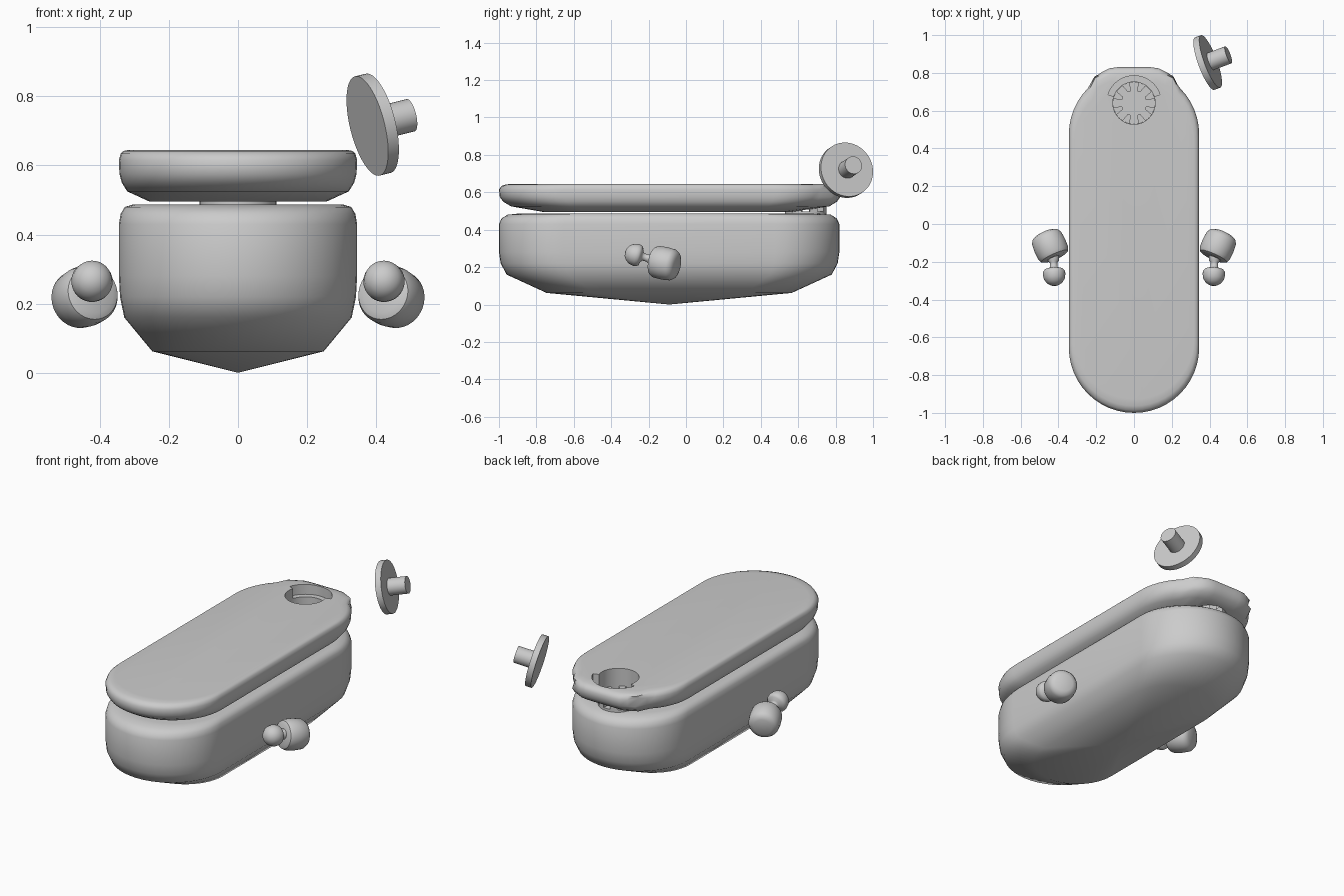
import bpy, bmesh
from math import sin, cos, pi, radians
from mathutils import Vector

if "Cube" in bpy.data.objects:
    bpy.data.objects.remove(bpy.data.objects["Cube"])

CY = -0.09          # middle of the long body
R, HALF = 0.345, 0.91


def finish(name, bm, angle=40):
    bmesh.ops.recalc_face_normals(bm, faces=bm.faces[:])
    me = bpy.data.meshes.new(name)
    bm.to_mesh(me)
    bm.free()
    ob = bpy.data.objects.new(name, me)
    bpy.context.collection.objects.link(ob)
    smooth(ob, angle)
    return ob


def smooth(ob, angle):
    bpy.ops.object.select_all(action='DESELECT')
    bpy.context.view_layer.objects.active = ob
    ob.select_set(True)
    bpy.ops.object.shade_smooth_by_angle(angle=radians(angle))


def stadium(n=24):
    pts = []
    for end, start in ((1, 0), (-1, pi)):
        for i in range(n + 1):
            a = start + pi * i / n
            pts.append((R * cos(a), end * (HALF - R) + R * sin(a)))
    return pts


def skin(bm, rings, cap_start=True, cap_end=True):
    loops = [[bm.verts.new(p) for p in ring] for ring in rings]
    for a, b in zip(loops, loops[1:]):
        n = max(len(a), len(b))
        for i in range(n):
            j = (i + 1) % n
            if len(a) == 1:
                bm.faces.new((a[0], b[i], b[j]))
            elif len(b) == 1:
                bm.faces.new((a[i], a[j], b[0]))
            else:
                bm.faces.new((a[i], a[j], b[j], b[i]))
    for loop, cap in ((loops[0], cap_start), (loops[-1], cap_end)):
        if cap and len(loop) > 2:
            bm.faces.new(loop)


def stadium_rings(profile, warp=None):
    rings = []
    for s, z in profile:
        if s == 0:
            rings.append([(0, CY, z)])
            continue
        ring = [Vector((s * x, CY + s * y, z)) for x, y in stadium()]
        rings.append([warp(p, s) if warp else p for p in ring])
    return rings


def lathe(name, origin, axis, profile, n=40, angle=40):
    q = Vector(axis).to_track_quat('Z', 'Y')
    rings = []
    for r, t in profile:
        k = [0] if r == 0 else [2 * pi * i / n for i in range(n)]
        rings.append([Vector(origin) + q @ Vector((r * cos(a), r * sin(a), t)) for a in k])
    bm = bmesh.new()
    skin(bm, rings)
    return finish(name, bm, angle)


def prism(name, outline, z0, z1):
    bm = bmesh.new()
    skin(bm, [[(x, y, z) for x, y in outline] for z in (z0, z1)])
    return finish(name, bm, 30)


# lower hull with shallow pointed underside
bm = bmesh.new()
skin(bm, stadium_rings([(0, 0), (0.72, 0.062), (0.955, 0.16), (0.99, 0.22), (1, 0.28),
                        (1, 0.43), (0.985, 0.46), (0.95, 0.48), (0.88, 0.487)]))
finish("lower_body", bm, 50)


# lid, with its back end pushed out into a blunt lip
def back_lip(p, s):
    if s > 0.9 and p.y > 0.6:
        x = abs(p.x)
        lip = 0.83 if x < 0.12 else 0.83 - 0.5 * (x - 0.12)
        if x < 0.21:
            p.y = max(p.y, lip - (1 - s) * HALF)
    return p


bm = bmesh.new()
skin(bm, stadium_rings([(0.74, 0.495), (0.93, 0.525), (0.975, 0.55), (0.995, 0.575), (1, 0.615),
                        (0.985, 0.634), (0.96, 0.642), (0.92, 0.645)], back_lip))
lid = finish("lid", bm, 50)

# round opening and wider half-round step behind it
HY = 0.64
circle = [(0.112 * cos(2 * pi * i / 48), HY + 0.112 * sin(2 * pi * i / 48)) for i in range(48)]
sector = [(0, HY)] + [(0.145 * cos(radians(18 + 6 * i)), HY + 0.145 * sin(radians(18 + 6 * i)))
                      for i in range(25)]
for outline, z0 in ((circle, 0.4), (sector, 0.585)):
    cutter = prism("opening_cutter", outline, z0, 0.75)
    cutter.hide_render = True
    mod = lid.modifiers.new("opening", 'BOOLEAN')
    mod.operation, mod.solver, mod.object = 'DIFFERENCE', 'EXACT', cutter
    bpy.context.view_layer.objects.active = lid
    bpy.ops.object.modifier_apply(modifier=mod.name)
    bpy.data.objects.remove(cutter)
smooth(lid, 50)

# drain plate and toothed ring in the opening
lathe("drain_plate", (0, HY, 0), (0, 0, 1), [(0, 0.484), (0.111, 0.484), (0.111, 0.498), (0, 0.498)])
for i in range(8):
    a = 2 * pi * (i + 0.5) / 8
    u, v = Vector((cos(a), sin(a))), Vector((-sin(a), cos(a)))
    c = Vector((0, HY))
    prism("drain_tooth", [c + u * r + v * w for r, w in
                          ((0.065, -0.008), (0.111, -0.022), (0.111, 0.022), (0.065, 0.008))], 0.495, 0.54)

# loose stopper: disc with peg
lathe("stopper", (0.39, 0.855, 0.718), (0.913, 0.338, 0.228),
      [(0, -0.017), (0.148, -0.017), (0.148, 0.017), (0.048, 0.017), (0.048, 0.12), (0, 0.12)], 64)

# side knobs: barrel, neck and mushroom tip, one on each side
for side, s in (("right", 1), ("left", -1)):
    lathe(side + "_barrel", (s * 0.445, -0.115, 0.22), (s * -0.4, -0.9, 0.18),
          [(0, -0.076), (0.05, -0.074), (0.072, -0.064), (0.084, -0.045), (0.088, 0.0),
           (0.086, 0.045), (0.078, 0.062), (0.06, 0.07), (0, 0.07)])
    lathe(side + "_handle", (s * 0.428, -0.165, 0.237), (s * -0.05, -0.95, 0.26),
          [(0, 0), (0.03, 0.0), (0.03, 0.03), (0.02, 0.04), (0.02, 0.065), (0.03, 0.074),
           (0.05, 0.08), (0.058, 0.09), (0.06, 0.105), (0.055, 0.13), (0.042, 0.15),
           (0.022, 0.163), (0, 0.167)], 40, 50)
